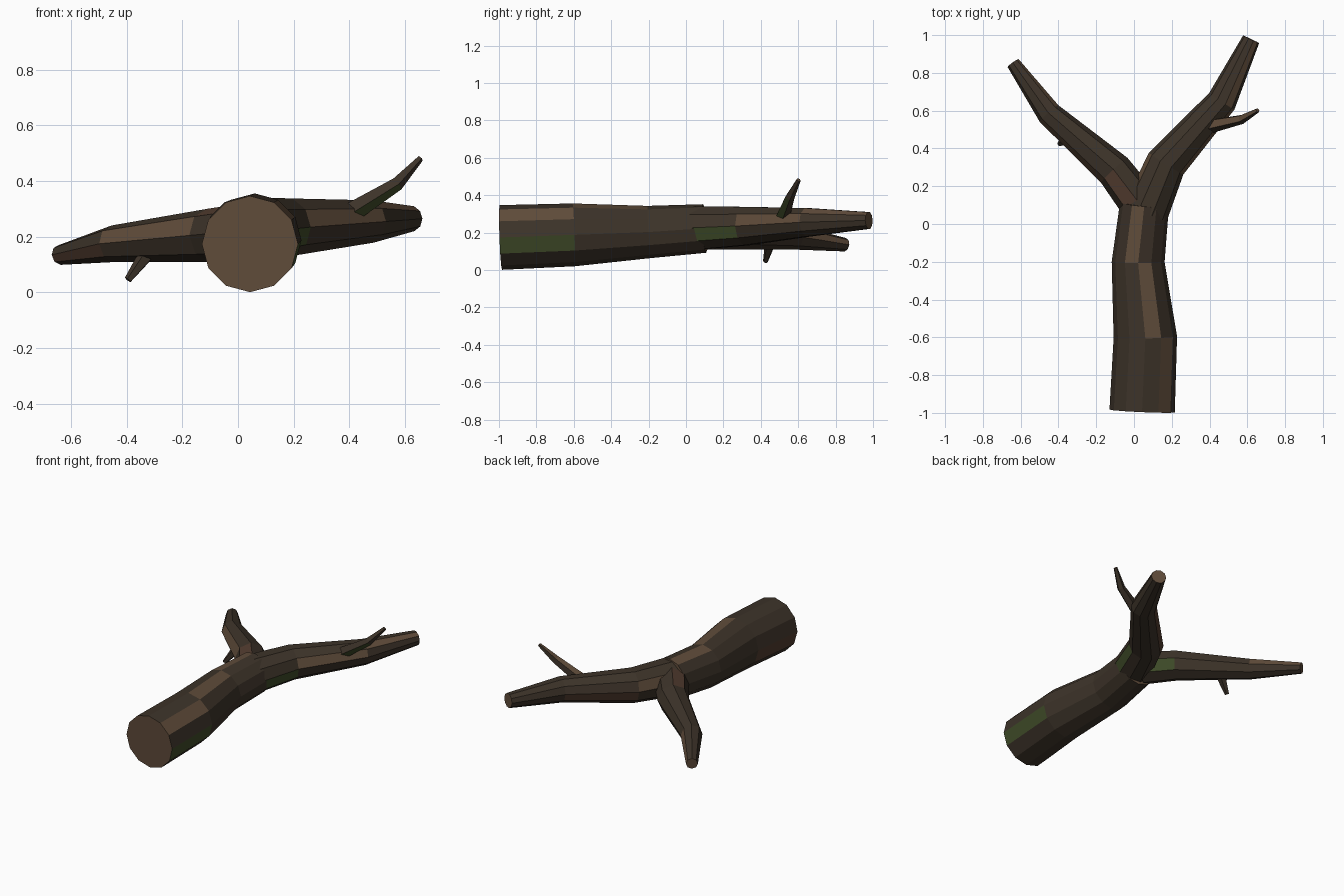
import bpy, bmesh, math
from mathutils import Vector

if "Cube" in bpy.data.objects:
    bpy.data.objects.remove(bpy.data.objects["Cube"])

# Flat colours
def material(name, rgb):
    m = bpy.data.materials.new(name)
    m.diffuse_color = (*rgb, 1)
    m.use_nodes = True
    m.node_tree.nodes["Principled BSDF"].inputs["Base Color"].default_value = m.diffuse_color
    return m

MATS = [material("dark bark", (0.046, 0.033, 0.022)),
        material("light wood", (0.118, 0.073, 0.043)),
        material("red brown bark", (0.085, 0.046, 0.029)),
        material("moss green", (0.051, 0.072, 0.022))]
BARK, WOOD, RED, MOSS = range(4)

def limb(name, sides, path, patches):
    """Tapered faceted tube through (x, y, z, radius) points, with capped ends.
    patches maps (segment, side) to a colour; side 0 starts at the limb's right."""
    pts = [Vector(p[:3]) for p in path]
    bm = bmesh.new()
    rings = []
    for i, p in enumerate(pts):
        t = Vector()
        if i > 0:
            t += (p - pts[i - 1]).normalized()
        if i < len(pts) - 1:
            t += (pts[i + 1] - p).normalized()
        t.normalize()
        right = t.cross(Vector((0, 0, 1))).normalized()
        up = right.cross(t)
        ring = []
        for k in range(sides):
            a = 2 * math.pi * k / sides
            ring.append(bm.verts.new(p + path[i][3] * (right * math.cos(a) + up * math.sin(a))))
        rings.append(ring)
    for s in range(len(rings) - 1):
        for k in range(sides):
            j = (k + 1) % sides
            f = bm.faces.new((rings[s][k], rings[s][j], rings[s + 1][j], rings[s + 1][k]))
            f.material_index = patches.get((s, k), BARK)
    for ring in (rings[0], rings[-1]):
        bm.faces.new(ring).material_index = WOOD
    bmesh.ops.recalc_face_normals(bm, faces=bm.faces[:])
    me = bpy.data.meshes.new(name)
    bm.to_mesh(me)
    bm.free()
    for m in MATS:
        me.materials.append(m)
    ob = bpy.data.objects.new(name, me)
    bpy.context.collection.objects.link(ob)

# Main log
limb("trunk", 12,
     [(0.043, -0.99, 0.174, 0.173), (0.06, -0.6, 0.188, 0.168),
      (0.022, -0.2, 0.203, 0.14), (0.055, 0.1, 0.222, 0.13)],
     {(0, 1): WOOD, (0, 11): MOSS, (1, 2): WOOD, (2, 3): WOOD, (0, 6): RED})

# Two forked branches
limb("right_branch", 10,
     [(0.06, 0.06, 0.225, 0.122), (0.17, 0.32, 0.235, 0.108),
      (0.465, 0.65, 0.255, 0.08), (0.62, 0.978, 0.265, 0.047)],
     {(0, 9): MOSS, (1, 0): WOOD, (2, 1): WOOD, (0, 4): WOOD, (1, 5): RED})
limb("left_branch", 8,
     [(0.02, 0.12, 0.215, 0.105), (-0.105, 0.285, 0.205, 0.096),
      (-0.45, 0.585, 0.175, 0.066), (-0.64, 0.852, 0.135, 0.036)],
     {(0, 2): RED, (1, 3): WOOD, (2, 4): RED, (2, 0): WOOD, (0, 7): MOSS})

# Small twigs
limb("upper_twig", 5,
     [(0.41, 0.52, 0.29, 0.038), (0.57, 0.555, 0.39, 0.026),
      (0.655, 0.602, 0.482, 0.012)],
     {(0, 4): MOSS, (0, 1): WOOD, (1, 1): WOOD})
limb("lower_twig", 5,
     [(-0.325, 0.45, 0.14, 0.03), (-0.395, 0.425, 0.045, 0.014)], {})
